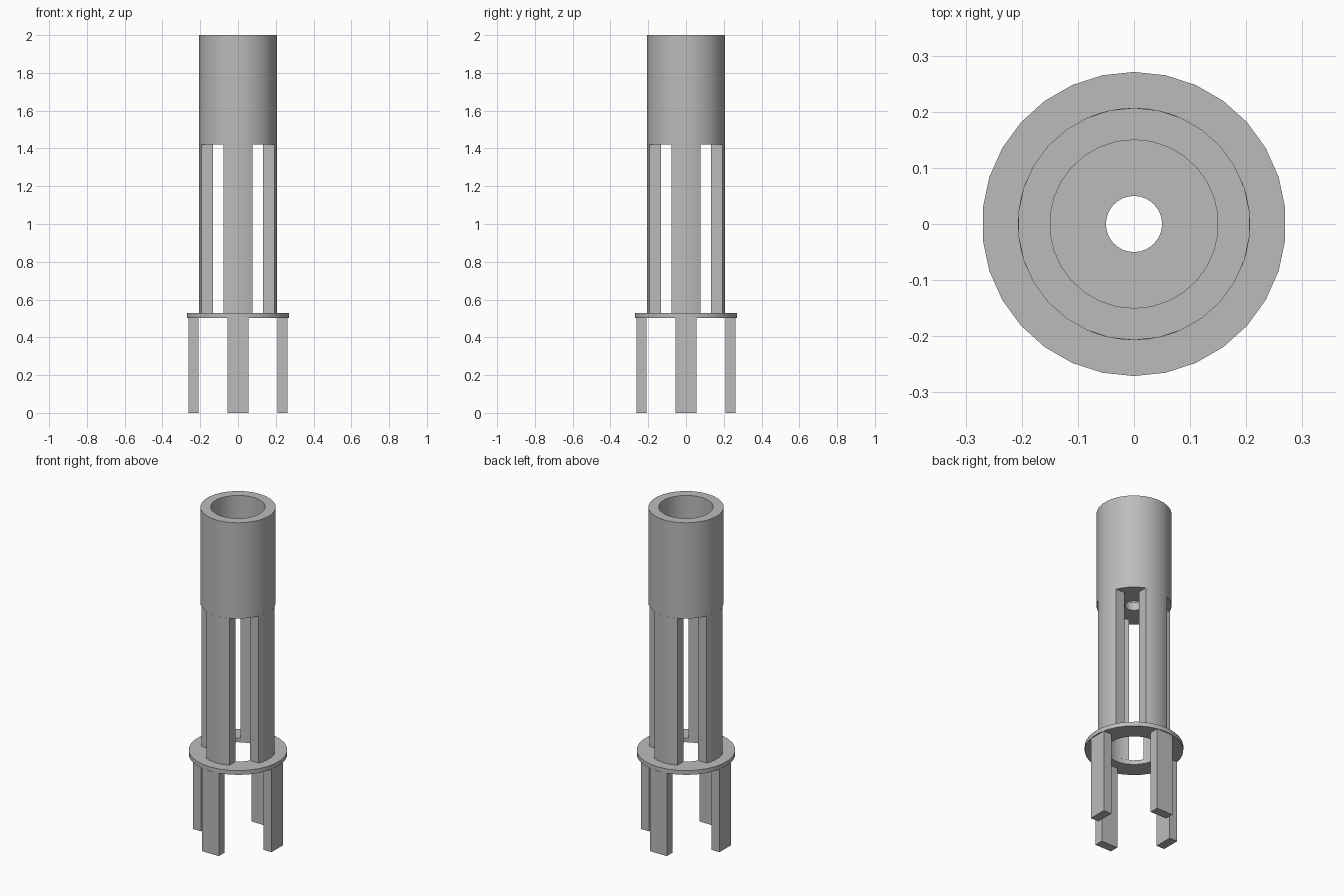
import bpy, bmesh, math
from mathutils import Matrix

cube = bpy.data.objects.get("Cube")
if cube:
    bpy.data.objects.remove(cube, do_unlink=True)

SEGMENTS = 30
BODY_R, FLANGE_R, BORE_R, CAGE_R, DRAIN_R = 0.207, 0.271, 0.15, 0.154, 0.05
FLANGE_LOW, FLANGE_TOP, CUP_LOW, TOP = 0.503, 0.529, 1.42, 2.0

grey = bpy.data.materials.new("plain grey")
grey.use_nodes = True
grey.diffuse_color = (0.5, 0.5, 0.5, 1)
grey.node_tree.nodes["Principled BSDF"].inputs["Base Color"].default_value = (0.5, 0.5, 0.5, 1)


def finish(name, bm):
    """Turn a bmesh into a named, smooth shaded grey object."""
    bmesh.ops.recalc_face_normals(bm, faces=bm.faces)
    mesh = bpy.data.meshes.new(name)
    bm.to_mesh(mesh)
    bm.free()
    mesh.materials.append(grey)
    obj = bpy.data.objects.new(name, mesh)
    bpy.context.collection.objects.link(obj)
    bpy.ops.object.select_all(action="DESELECT")
    obj.select_set(True)
    bpy.context.view_layer.objects.active = obj
    bpy.ops.object.shade_smooth_by_angle(angle=math.radians(30))
    return obj


def revolve(name, profile):
    """Spin a closed (radius, height) profile about the vertical axis."""
    bm = bmesh.new()
    rings = []
    for i in range(SEGMENTS):
        a = math.tau * (i + 0.5) / SEGMENTS
        rings.append([bm.verts.new((r * math.cos(a), r * math.sin(a), z)) for r, z in profile])
    n = len(profile)
    for i in range(SEGMENTS):
        here, there = rings[i], rings[(i + 1) % SEGMENTS]
        for j in range(n):
            k = (j + 1) % n
            bm.faces.new((here[j], there[j], there[k], here[k]))
    return finish(name, bm)


def prism(name, outline, low, high, turn):
    """Extrude a flat outline upward, then turn it about the vertical axis."""
    bm = bmesh.new()
    face = bm.faces.new([bm.verts.new((x, y, low)) for x, y in outline])
    top = bmesh.ops.extrude_face_region(bm, geom=[face])["geom"]
    bmesh.ops.translate(bm, vec=(0, 0, high - low),
                        verts=[v for v in top if isinstance(v, bmesh.types.BMVert)])
    bmesh.ops.transform(bm, matrix=Matrix.Rotation(turn, 4, "Z"), verts=bm.verts)
    return finish(name, bm)


def arc(radius, half_width, steps=6):
    """Points on a circle between two parallel side faces."""
    limit = math.asin(half_width / radius)
    angles = [limit * (2 * i / steps - 1) for i in range(steps + 1)]
    return [(radius * math.cos(a), radius * math.sin(a)) for a in angles]


# Upper cup: open tube with a drilled floor
floor_top = CUP_LOW + 0.05
revolve("upper_cup", [(DRAIN_R, CUP_LOW), (BODY_R, CUP_LOW), (BODY_R, TOP),
                      (BORE_R, TOP), (BORE_R, floor_top), (DRAIN_R, floor_top)])

# Flange ring between columns and legs
revolve("flange_ring", [(CAGE_R, FLANGE_LOW), (FLANGE_R, FLANGE_LOW),
                        (FLANGE_R, FLANGE_TOP), (CAGE_R, FLANGE_TOP)])

# Four curved columns and four square-edged legs
column = arc(BODY_R, 0.0765) + arc(CAGE_R, 0.0765)[::-1]
leg = [(0.209, -0.0555), (0.263, -0.0555), (0.263, 0.0555), (0.209, 0.0555)]
for i, side in enumerate(("left", "back", "right", "front")):
    turn = i * math.pi / 2
    prism(side + "_column", column, FLANGE_TOP, CUP_LOW, turn)
    prism(side + "_leg", leg, 0, FLANGE_LOW, turn)
